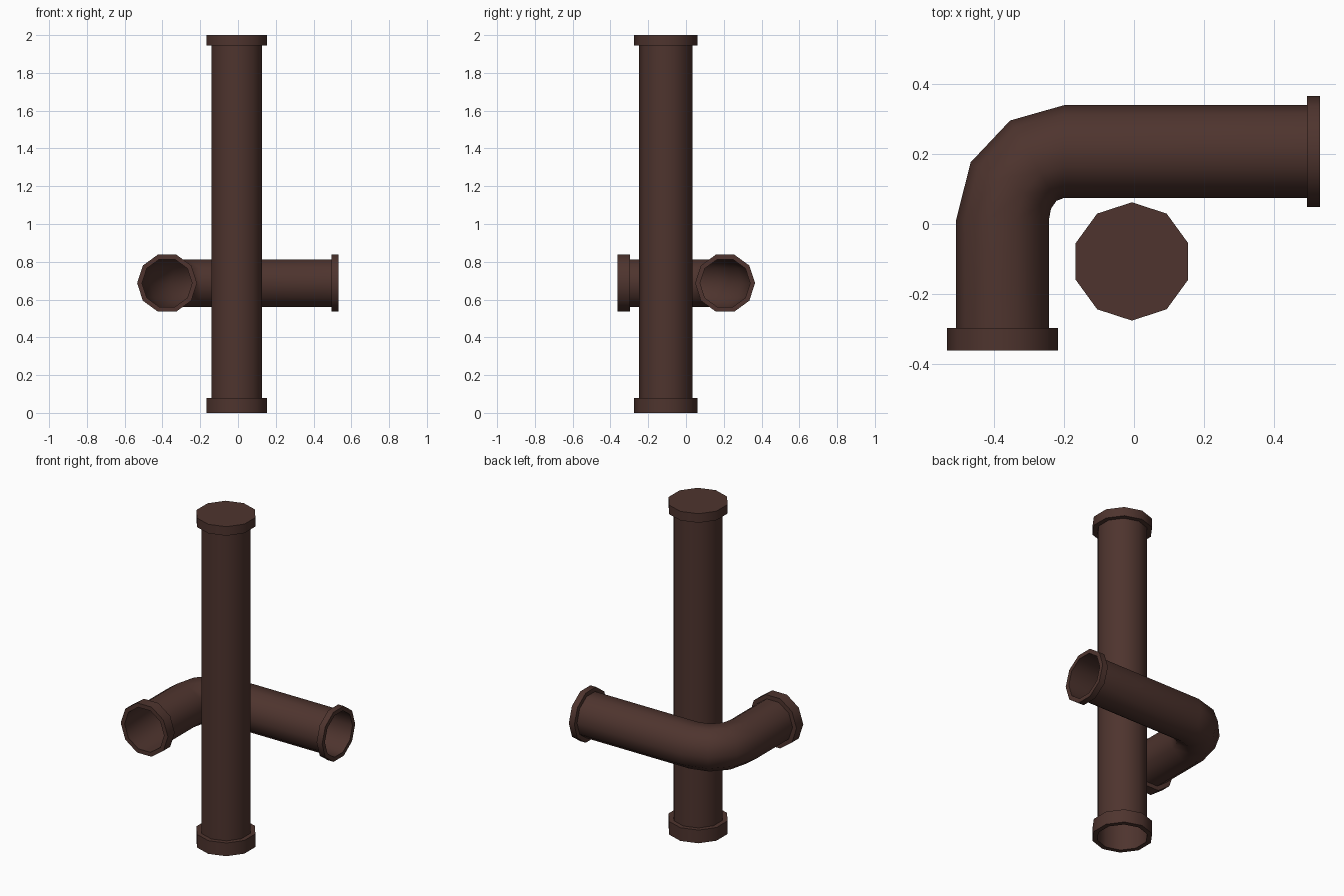
import bpy, bmesh, math
from mathutils import Vector

if "Cube" in bpy.data.objects:
    bpy.data.objects.remove(bpy.data.objects["Cube"])

SIDES = 10
X, Y, Z = Vector((1, 0, 0)), Vector((0, 1, 0)), Vector((0, 0, 1))

brown = bpy.data.materials.new("dark brown")
brown.diffuse_color = (0.0764, 0.0343, 0.0273, 1)
brown.use_nodes = True
brown.node_tree.nodes["Principled BSDF"].inputs["Base Color"].default_value = brown.diffuse_color


def loft(name, rings, cap_end=False):
    """Skin ten-sided rings given as (centre, u axis, v axis, radius)."""
    bm = bmesh.new()
    loops = []
    for c, u, v, r in rings:
        angles = [2 * math.pi * i / SIDES for i in range(SIDES)]
        loops.append([bm.verts.new(c + (u * math.cos(t) + v * math.sin(t)) * r) for t in angles])
    for a, b in zip(loops, loops[1:]):
        for i in range(SIDES):
            j = (i + 1) % SIDES
            bm.faces.new((a[i], a[j], b[j], b[i]))
    if cap_end:
        bm.faces.new(loops[-1])
    mesh = bpy.data.meshes.new(name)
    bm.to_mesh(mesh)
    bm.free()
    mesh.materials.append(brown)
    ob = bpy.data.objects.new(name, mesh)
    bpy.context.collection.objects.link(ob)
    bpy.context.view_layer.objects.active = ob
    ob.select_set(True)
    bpy.ops.object.shade_smooth_by_angle(angle=math.radians(45))
    ob.select_set(False)
    return ob


def collar(name, start, end, u, v, r_in, r_out, cap=False):
    """Raised ring around a pipe end, optionally closed at its far end."""
    rings = [(start, u, v, r_in), (start, u, v, r_out), (end, u, v, r_out)]
    if not cap:
        rings.append((end, u, v, r_in))
    loft(name, rings, cap)


# Upright pipe, open below and capped on top
R, RC = 0.141, 0.169
base = Vector((-0.006, -0.107, 0))
at = lambda z: base + Z * z
loft("upright_pipe", [(at(0), Y, -X, R), (at(2), Y, -X, R)])
collar("bottom_collar", at(0), at(0.08), Y, -X, R, RC)
collar("top_cap", at(1.945), at(2), Y, -X, R, RC, cap=True)

# Bent pipe: straight run, elbow in 30 degree steps, straight run
r, rc, h = 0.1325, 0.1585, 0.687
px, py = -0.3755, 0.207            # centre lines of the two straight runs
cx, cy = -0.2, 0.013               # elbow centre
rings = [(Vector((px, -0.362, h)), -X, Z, r)]
for k in range(4):
    a = math.radians(30 * k)
    c, s = math.cos(a), math.sin(a)
    centre = Vector((cx + (px - cx) * c, cy + (py - cy) * s, h))
    rings.append((centre, Vector((-c, s, 0)), Z, r))
rings.append((Vector((0.531, py, h)), Y, Z, r))
loft("bent_pipe", rings)
collar("front_collar", Vector((px, -0.362, h)), Vector((px, -0.297, h)), -X, Z, r, rc)
collar("side_collar", Vector((0.494, py, h)), Vector((0.531, py, h)), Y, Z, r, rc)
